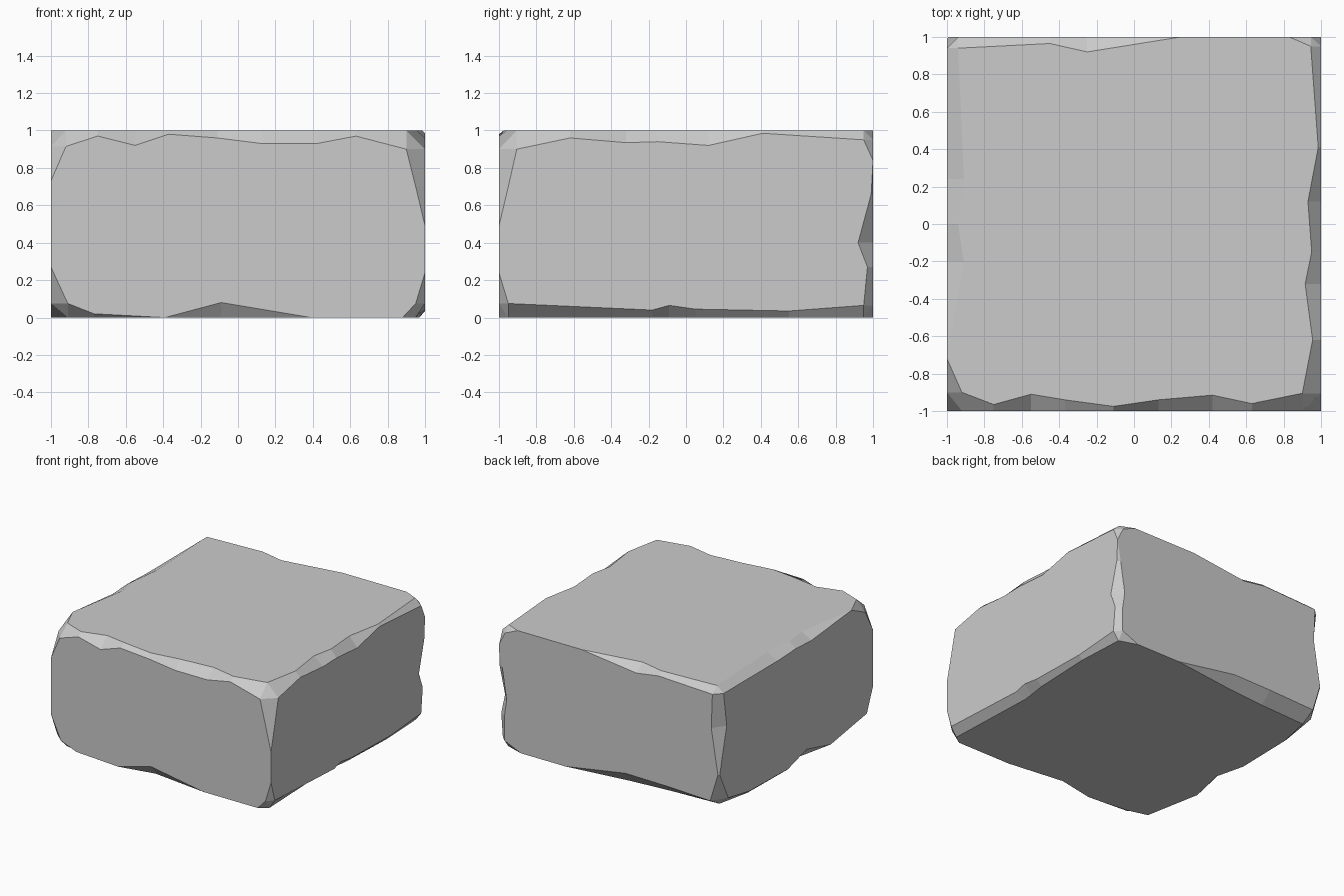
import bpy
import bmesh

if "Cube" in bpy.data.objects:
    bpy.data.objects.remove(bpy.data.objects["Cube"])

LO, HI = (-1, -1, 0), (1, 1, 1)

# Edge chips: {(sign, sign): [(position along edge, inset on 1st face, inset on 2nd face)]}
x_edges = {  # signs of y, z
    (-1, 1): [(-.75, .03, .035), (-.55, .08, .09), (-.37, .02, .06), (-.11, .04, .025),
              (.13, .07, .06), (.42, .07, .085), (.63, .03, .04)],
    (1, 1): [(-.45, .03, .035), (-.25, .06, .08), (.25, 0, 0), (.83, 0, 0)],
    (-1, -1): [(-.77, .02, .04), (-.39, 0, 0), (-.09, .08, .06), (.39, 0, 0), (.88, 0, 0)],
    (1, -1): [(-.5, .085, .1), (-.15, .09, .07), (.4, 0, 0), (.8, 0, 0)],
}
y_edges = {  # signs of x, z
    (1, 1): [(-.62, .04, .045), (-.32, .065, .085), (-.15, .06, .05), (.12, .08, .07),
             (.41, .015, .015)],
    (-1, 1): [(-.72, 0, 0), (-.2, .05, .09), (0, .04, .06), (.24, .05, .09)],
    (1, -1): [(-.18, .04, .08), (-.09, .065, .07), (.05, .045, .05), (.55, .035, .03)],
    (-1, -1): [(-.45, 0, 0), (-.14, .08, .07), (.1, .01, .01), (.6, .02, .02)],
}
z_edges = {  # signs of x, y
    (1, -1): [(.24, 0, 0), (.49, 0, 0), (.7, .05, .05)],
    (-1, -1): [(.27, 0, 0), (.73, 0, 0)],
    (1, 1): [(.27, .03, .05), (.4, .08, .07), (.66, .01, .03), (.84, 0, 0)],
    (-1, 1): [(.3, .01, .01), (.67, .1, .07)],
}
chips = (x_edges, y_edges, z_edges)

# Corner chips: inset along x, y, z
corners = {
    (1, -1, 1): (.10, .095, .10), (-1, -1, 1): (.08, .10, .085),
    (1, 1, 1): (.055, .05, .05), (-1, 1, 1): (.06, .06, .05),
    (1, -1, -1): (.05, .05, .075), (-1, -1, -1): (.09, .08, .075),
    (1, 1, -1): (.05, .05, .065), (-1, 1, -1): (.08, .12, .07),
}

bm = bmesh.new()
cache = {}


def inset(axis, sign, d):
    return HI[axis] - d if sign > 0 else LO[axis] + d


def vert(co):
    key = tuple(round(c, 4) for c in co)
    if key not in cache:
        cache[key] = bm.verts.new(key)
    return cache[key]


def face(verts):
    verts = list(dict.fromkeys(verts))
    if len(verts) > 2:
        bm.faces.new(verts)


def corner_vert(signs, on):
    """Corner of the flat face perpendicular to axis 'on'."""
    return vert([inset(i, signs[i], 0 if i == on else corners[signs][i]) for i in range(3)])


def edge_line(axis, signs, on):
    """Chipped outline along one block edge, lying on the face perpendicular to 'on'."""
    a, b = [i for i in range(3) if i != axis]
    full = [0, 0, 0]
    full[a], full[b] = signs
    ends = []
    for s in (-1, 1):
        full[axis] = s
        ends.append(corner_vert(tuple(full), on))
    line = [ends[0]]
    for t, on_a, on_b in chips[axis][signs]:
        co = [t, t, t]
        co[a] = inset(a, signs[0], 0 if on == a else on_b)
        co[b] = inset(b, signs[1], 0 if on == b else on_a)
        line.append(vert(co))
    return line + [ends[1]]


# Six flat faces
for on in range(3):
    u, v = [i for i in range(3) if i != on]
    for s in (-1, 1):
        def side(axis, other, so):
            signs = tuple(x for _, x in sorted([(on, s), (other, so)]))
            return edge_line(axis, signs, on)
        face(side(u, v, -1) + side(v, u, 1) + side(u, v, 1)[::-1] + side(v, u, -1)[::-1])

# Chipped strips along the twelve edges
for axis in range(3):
    a, b = [i for i in range(3) if i != axis]
    for signs in chips[axis]:
        p, q = edge_line(axis, signs, a), edge_line(axis, signs, b)
        for i in range(len(p) - 1):
            face([p[i], p[i + 1], q[i + 1], q[i]])

# Corner facets
for signs in corners:
    face([corner_vert(signs, on) for on in range(3)])

bmesh.ops.recalc_face_normals(bm, faces=bm.faces[:])
mesh = bpy.data.meshes.new("stone_block")
bm.to_mesh(mesh)
bm.free()
block = bpy.data.objects.new("stone_block", mesh)
bpy.context.collection.objects.link(block)
